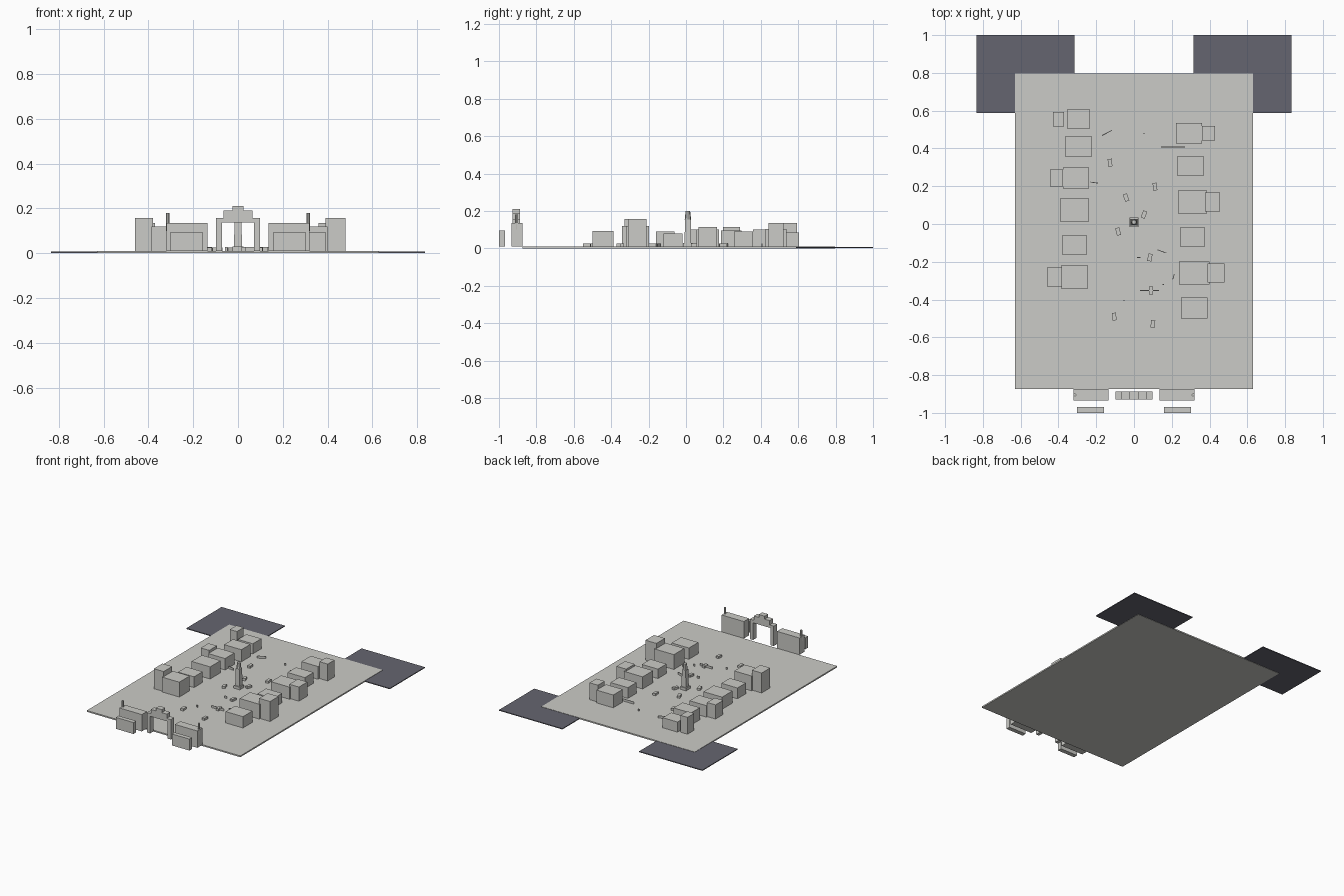
import bpy, bmesh, math
from mathutils import Matrix


def material(name, rgb):
    m = bpy.data.materials.new(name)
    m.diffuse_color = (*rgb, 1)
    return m


STONE = material("pale_stone", (0.60, 0.60, 0.57))
SLATE = material("dark_slate", (0.13, 0.13, 0.16))
TOP = 0.01  # plaza surface


def finish(name, bm, mat):
    mesh = bpy.data.meshes.new(name)
    bm.to_mesh(mesh)
    bm.free()
    mesh.materials.append(mat)
    ob = bpy.data.objects.new(name, mesh)
    bpy.context.collection.objects.link(ob)
    return ob


def box(name, x0, x1, y0, y1, z0, z1, mat=STONE, turn=0):
    bm = bmesh.new()
    bmesh.ops.create_cube(bm, size=1)
    bm.transform(Matrix.Diagonal((x1 - x0, y1 - y0, z1 - z0, 1)))
    ob = finish(name, bm, mat)
    ob.location = ((x0 + x1) / 2, (y0 + y1) / 2, (z0 + z1) / 2)
    ob.rotation_euler.z = math.radians(turn)
    return ob


def taper(name, x, y, z0, z1, r0, r1, sides, turn=0):
    bm = bmesh.new()
    bmesh.ops.create_cone(bm, cap_ends=True, segments=sides,
                          radius1=r0, radius2=r1, depth=z1 - z0)
    ob = finish(name, bm, STONE)
    ob.location = (x, y, (z0 + z1) / 2)
    ob.rotation_euler.z = math.radians(turn)
    return ob


# Plaza slab and the two rear lots
box("plaza_slab", -0.63, 0.63, -0.873, 0.797, 0, TOP)
for s in (-1, 1):
    box("rear_lot", s * 0.575 - 0.26, s * 0.575 + 0.26, 0.587, 1.0, 0.002, 0.008, SLATE)

# Buildings on both sides: x0, x1, y0, y1, height
left_houses = [
    (-.354, -.232, .505, .605, .085), (-.364, -.222, .357, .462, .10),
    (-.375, -.238, .188, .298, .095), (-.391, -.238, .013, .135, .10),
    (-.380, -.248, -.161, -.061, .09), (-.386, -.243, -.341, -.219, .12)]
right_houses = [
    (.222, .359, .425, .536, .105), (.227, .370, .256, .357, .09),
    (.232, .386, .055, .177, .10), (.243, .375, -.119, -.018, .08),
    (.238, .400, -.320, -.198, .12), (.248, .390, -.499, -.388, .094)]
towers = [
    (-.428, -.370, .515, .594, .135), (-.444, -.375, .198, .288, .115),
    (-.460, -.380, -.330, -.230, .158), (.359, .428, .441, .520, .135),
    (.375, .454, .066, .166, .115), (.390, .480, -.310, -.210, .158)]
for name, group in (("left_house", left_houses), ("right_house", right_houses),
                    ("side_tower", towers)):
    for x0, x1, y0, y1, h in group:
        box(name, x0, x1, y0, y1, TOP, h)

# Entrance arch with stepped crown
for s in (-1, 1):
    box("arch_pillar", s * .085 - .013, s * .085 + .013, -.928, -.888, TOP, .14)
box("arch_lintel", -.098, .098, -.928, -.888, .137, .158)
box("arch_step", -.065, .065, -.928, -.888, .158, .19)
box("arch_crown", -.024, .024, -.928, -.888, .19, .212)

# Gatehouses, chimneys and front blocks
for s in (-1, 1):
    box("gatehouse", s * .228 - .092, s * .228 + .092, -.934, -.873, TOP, .135)
    taper("gatehouse_chimney", s * .313, -.905, .10, .18, .008, .008, 8)
    box("front_block", s * .23 - .072, s * .23 + .072, -1.0, -.968, TOP, .095)

# Central monument
box("monument_base", -.025, .025, -.015, .035, TOP, .03)
taper("monument_shaft", 0, .01, .03, .155, .025, .022, 4, 45)
taper("monument_neck", 0, .01, .155, .20, .017, .012, 8)

# Benches around the square: x, y, turn
for x, y, a in [(-.127, .325, 5), (-.042, .14, 20), (.111, .198, 5), (.053, .05, -20),
                (-.084, -.04, 15), (.084, -.177, -10), (.09, -.352, 0),
                (-.105, -.49, 5), (.10, -.53, -5)]:
    box("bench", x - .011, x + .011, y - .02, y + .02, TOP, .026, turn=a)

# Thin low panels: x, y, length, turn
for x, y, n, a in [(-.143, .482, .06, 27), (.053, .48, .01, 0), (.206, .407, .127, 0),
                   (-.21, .219, .04, -8), (.147, -.145, .05, -20), (.082, -.352, .10, 0),
                   (-.053, -.404, .01, 0), (.209, -.28, .03, 75), (.025, -.177, .018, 0),
                   (.155, -.32, .01, 0)]:
    box("low_panel", x - n / 2, x + n / 2, y - .002, y + .002, TOP, .027, turn=a)
